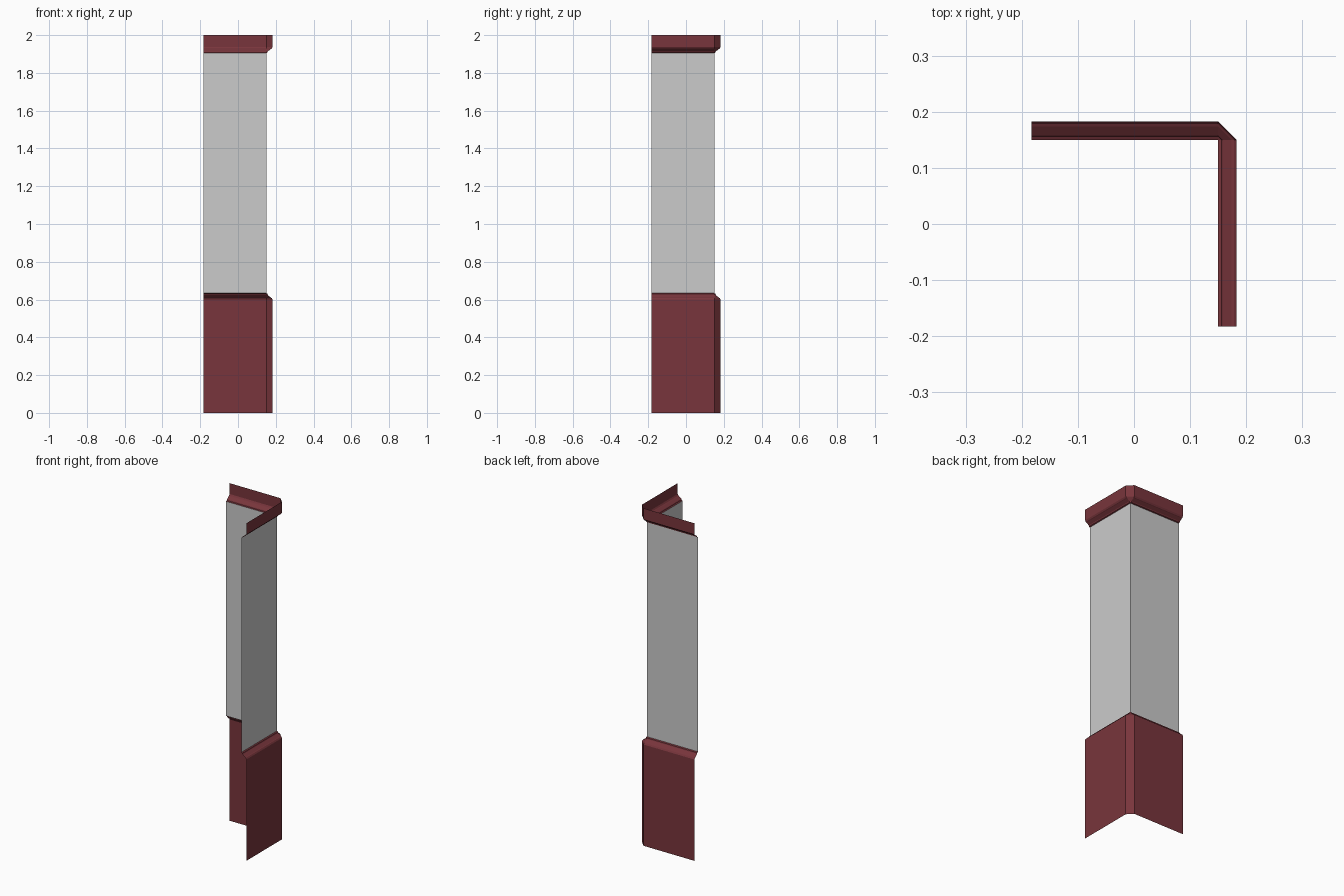
import bpy

if "Cube" in bpy.data.objects:
    bpy.data.objects.remove(bpy.data.objects["Cube"])

INNER = 0.15      # wall line
END = -0.183      # free ends of both arms

red = bpy.data.materials.new("dark_red")
red.diffuse_color = (0.19, 0.036, 0.045, 1)
red.use_nodes = True
red.node_tree.nodes["Principled BSDF"].inputs["Base Color"].default_value = red.diffuse_color


def corner_sweep(name, profile, mat=None):
    """Sweep an (outward offset, height) profile around the chamfered corner."""
    verts, faces, rows = [], [], []
    for d, z in profile:
        a = INNER + d
        pts = [(END, a), (INNER, a), (a, INNER), (a, END)]
        if d == 0:                      # chamfer closes to a sharp corner
            ids = [0, 1, 1, 2]
            pts.pop(2)
        else:
            ids = [0, 1, 2, 3]
        base = len(verts)
        verts += [(x, y, z) for x, y in pts]
        rows.append([base + i for i in ids])
    for lo, hi in zip(rows, rows[1:]):
        for i in range(3):
            f = list(dict.fromkeys((lo[i + 1], lo[i], hi[i], hi[i + 1])))
            if len(f) > 2:
                faces.append(f)
    mesh = bpy.data.meshes.new(name)
    mesh.from_pydata(verts, [], faces)
    mesh.update()
    obj = bpy.data.objects.new(name, mesh)
    bpy.context.collection.objects.link(obj)
    if mat:
        mesh.materials.append(mat)
    return obj


# Lower panel with moulded ledge
corner_sweep("base_panel", [(0.033, 0), (0.033, 0.60), (0.028, 0.608),
                            (0.024, 0.610), (0.008, 0.624), (0.006, 0.630),
                            (0, 0.634)], red)
# Plain wall
corner_sweep("wall", [(0, 0.634), (0, 1.905)])
# Crown moulding
corner_sweep("crown_trim", [(0, 1.905), (0.006, 1.908), (0.008, 1.914),
                            (0.024, 1.926), (0.028, 1.928), (0.033, 1.936),
                            (0.033, 2.0)], red)
